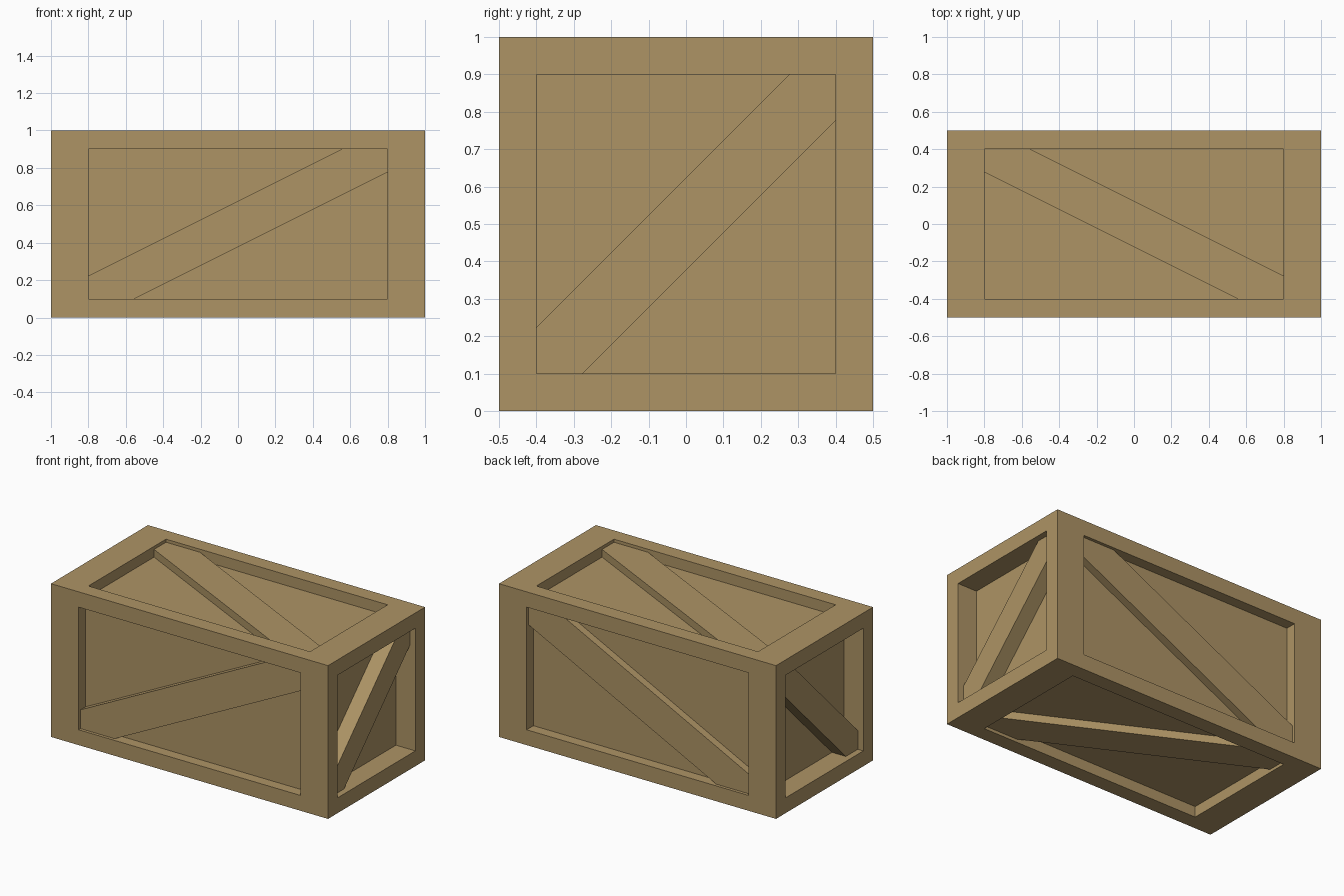
import bpy, bmesh
from mathutils import Vector

if "Cube" in bpy.data.objects:
    bpy.data.objects.remove(bpy.data.objects["Cube"])

FRAME, RECESS, BRACE = 0.10, 0.07, 0.02   # border width, panel depth, brace depth

wood = bpy.data.materials.new("crate wood")
wood.diffuse_color = (0.42, 0.295, 0.13, 1)
wood.use_nodes = True
wood.node_tree.nodes["Principled BSDF"].inputs["Base Color"].default_value = wood.diffuse_color


def finish(bm, name):
    # Everything is built in a unit cube, then stretched to twice the length
    for v in bm.verts:
        v.co = Vector((v.co.x * 2, v.co.y, v.co.z + 0.5))
    bmesh.ops.recalc_face_normals(bm, faces=bm.faces[:])
    mesh = bpy.data.meshes.new(name)
    bm.to_mesh(mesh)
    bm.free()
    mesh.materials.append(wood)
    bpy.context.collection.objects.link(bpy.data.objects.new(name, mesh))


# Crate body: a cube with a straight-sided recess in every face
bm = bmesh.new()
bmesh.ops.create_cube(bm, size=1)
panels = bm.faces[:]
bmesh.ops.inset_individual(bm, faces=panels, thickness=FRAME, use_even_offset=True)
for face in bmesh.ops.extrude_discrete_faces(bm, faces=panels)["faces"]:
    face.normal_update()
    bmesh.ops.translate(bm, verts=face.verts[:], vec=-face.normal * RECESS)
finish(bm, "crate_body")

# Diagonal brace outline, filling two opposite corners of the recess
R, C = 0.4, 0.277
OUTLINE = [(-R, -C), (-R, -R), (-C, -R), (R, C), (R, R), (C, R)]


def brace(name, u, v, n):
    u, v, n = Vector(u), Vector(v), Vector(n)
    bm = bmesh.new()
    face = bm.faces.new([bm.verts.new(u * a + v * b + n * (0.5 - RECESS)) for a, b in OUTLINE])
    ext = bmesh.ops.extrude_face_region(bm, geom=[face], use_keep_orig=True)["geom"]
    verts = [g for g in ext if isinstance(g, bmesh.types.BMVert)]
    bmesh.ops.translate(bm, verts=verts, vec=n * (RECESS - BRACE))
    finish(bm, name)


# One brace per face; opposite faces share the same diagonal
X, Y, Z = (1, 0, 0), (0, 1, 0), (0, 0, 1)
for names, u, v, n in ((("back_brace", "front_brace"), X, Z, Y),
                       (("right_brace", "left_brace"), Y, Z, X),
                       (("top_brace", "bottom_brace"), (-1, 0, 0), Y, Z)):
    for name, side in zip(names, (1, -1)):
        brace(name, u, v, Vector(n) * side)
